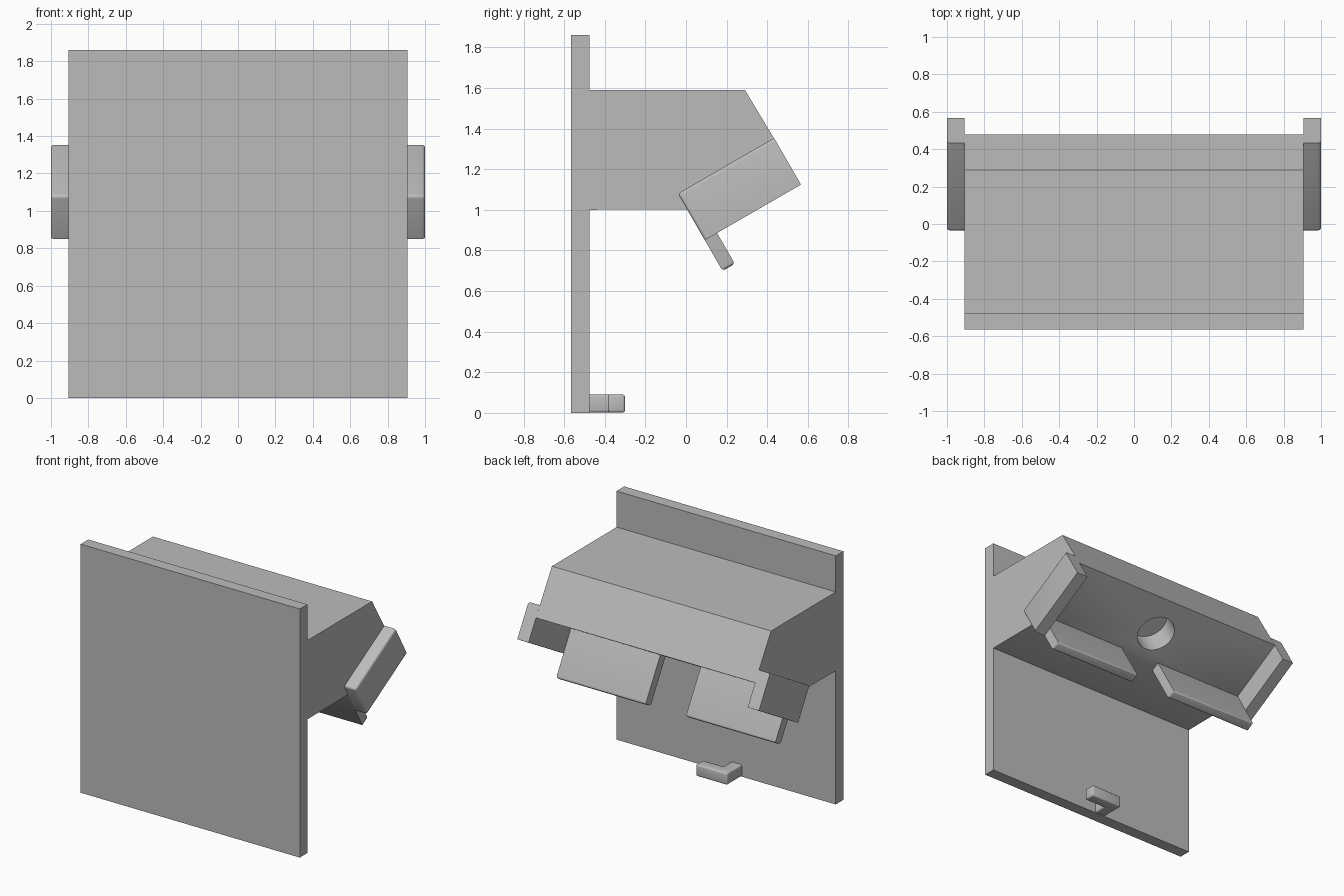
import bpy, bmesh, math
from mathutils import Matrix, Vector

if "Cube" in bpy.data.objects:
    bpy.data.objects.remove(bpy.data.objects["Cube"], do_unlink=True)

grey = bpy.data.materials.new("plain grey")
grey.use_nodes = True
GREY = (0.5, 0.5, 0.5, 1)
grey.diffuse_color = GREY
grey.node_tree.nodes["Principled BSDF"].inputs["Base Color"].default_value = GREY

# Tilted cradle frame: x across, y up the slope, z into the bracket
TILT = Matrix.Translation((0, -0.04, 1.08)) @ Matrix.Rotation(math.radians(30), 4, "X")
FLAT = Matrix.Identity(4)
HALF = 0.907       # half width of plate and bracket
BACK = -0.475      # rear surface of the plate
FACE = -0.09       # cradle floor in the tilted frame
LENGTH = 0.547     # cradle length along the slope


def finish(name, bm, matrix=FLAT, smooth=False):
    bmesh.ops.recalc_face_normals(bm, faces=bm.faces)
    mesh = bpy.data.meshes.new(name)
    bm.to_mesh(mesh)
    bm.free()
    mesh.transform(matrix)
    mesh.materials.append(grey)
    obj = bpy.data.objects.new(name, mesh)
    bpy.context.collection.objects.link(obj)
    if smooth:
        bpy.ops.object.select_all(action="DESELECT")
        obj.select_set(True)
        bpy.context.view_layer.objects.active = obj
        bpy.ops.object.shade_smooth_by_angle(angle=math.radians(35))
    return obj


def prism(bm, points, offset):
    face = bm.faces.new([bm.verts.new(p) for p in points])
    out = bmesh.ops.extrude_face_region(bm, geom=[face])
    moved = [g for g in out["geom"] if isinstance(g, bmesh.types.BMVert)]
    bmesh.ops.translate(bm, verts=moved, vec=offset)


def box(name, low, high, matrix=FLAT, rounded=None, radius=0.016):
    """Box between two corners; rounded(midpoint) picks the edges to soften."""
    bm = bmesh.new()
    (x0, y0, z0), (x1, y1, z1) = low, high
    prism(bm, [(x0, y0, z0), (x1, y0, z0), (x1, y1, z0), (x0, y1, z0)], (0, 0, z1 - z0))
    if rounded:
        edges = [e for e in bm.edges if rounded((e.verts[0].co + e.verts[1].co) / 2)]
        bmesh.ops.bevel(bm, geom=edges, offset=radius, segments=3, profile=0.5, affect="EDGES")
    return finish(name, bm, matrix, bool(rounded))


# Flat front plate
box("front_plate", (-HALF, -0.565, 0), (HALF, BACK, 1.86))

# Wedge bracket behind the plate
floor_low = TILT @ Vector((0, 0, FACE))
floor_high = TILT @ Vector((0, LENGTH, FACE))
side = [(BACK, 1.0), floor_low.yz, floor_high.yz, (0.29, 1.59), (BACK, 1.59)]
bm = bmesh.new()
prism(bm, [(-HALF, y, z) for y, z in side], (2 * HALF, 0, 0))
bracket = finish("bracket", bm)

# Round recess in the cradle floor
bm = bmesh.new()
bmesh.ops.create_cone(bm, cap_ends=True, segments=48, radius1=0.14, radius2=0.14, depth=0.34)
bmesh.ops.translate(bm, verts=bm.verts, vec=(0, LENGTH / 2, FACE))
cutter = finish("recess_cutter", bm, TILT)
cutter.hide_render = True
cut = bracket.modifiers.new("recess", "BOOLEAN")
cut.operation = "DIFFERENCE"
cut.solver = "EXACT"
cut.object = cutter
bpy.ops.object.select_all(action="DESELECT")
bracket.select_set(True)
bpy.context.view_layer.objects.active = bracket
bpy.ops.object.modifier_apply(modifier="recess")
bpy.data.objects.remove(cutter, do_unlink=True)
bpy.ops.object.shade_smooth_by_angle(angle=math.radians(30))

for label, s in (("left", 1), ("right", -1)):
    # Side cheek of the cradle, square at its upper end
    xs = sorted((s * HALF, s))
    box(label + "_cheek", (xs[0], 0, -0.265), (xs[1], LENGTH, 0), TILT,
        lambda m, s=s: m.y < LENGTH - 0.01 and s * m.x > HALF + 0.01 and m.z > -0.26)

    # Lower lip that carries the load, rounded at its tip
    xs = sorted((s * 0.167, s * HALF))
    box(label + "_lip", (xs[0], 0, -0.44), (xs[1], 0.07, FACE), TILT,
        lambda m: m.z < -0.43)

# Small L-shaped hook at the foot of the plate
box("hook_stem", (-0.13, BACK, 0.002), (-0.04, -0.37, 0.09),
    rounded=lambda m: abs(m.y + 0.4225) < 0.01, radius=0.012)
box("hook_bar", (-0.13, -0.385, 0.002), (0.13, -0.3, 0.09),
    rounded=lambda m: True, radius=0.012)
